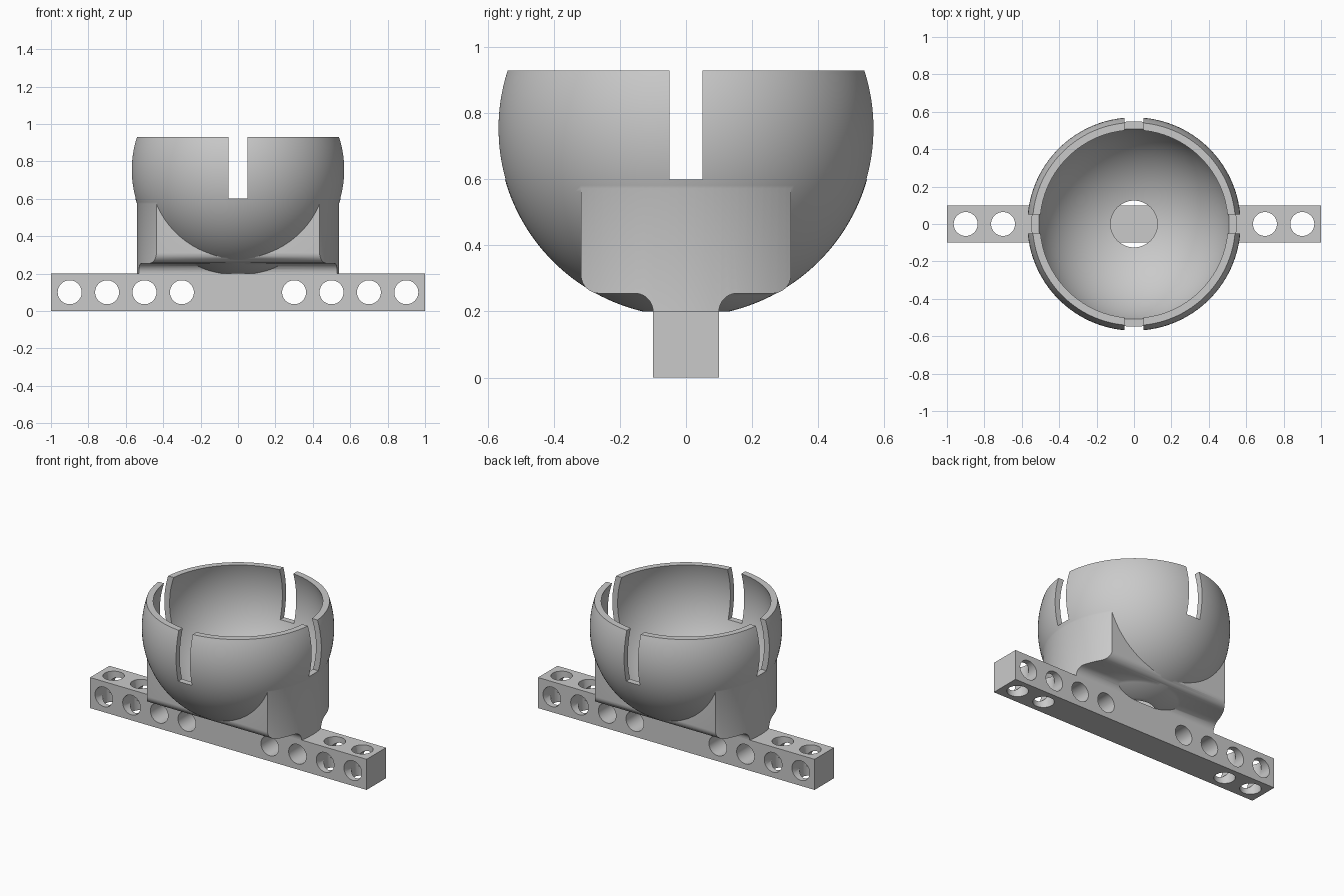
import bpy, bmesh, math
from mathutils import Matrix

if "Cube" in bpy.data.objects:
    bpy.data.objects.remove(bpy.data.objects["Cube"])

CENTRE_Z, OUTER_R, INNER_R = 0.755, 0.57, 0.532
RIM_Z, BEAM_Z, HOLE_R, SADDLE_Y = 0.93, 0.2, 0.125, 0.318

grey = bpy.data.materials.new("plain grey")
grey.use_nodes = True
grey.diffuse_color = (0.59, 0.59, 0.59, 1)
grey.node_tree.nodes["Principled BSDF"].inputs["Base Color"].default_value = grey.diffuse_color


def finish(name, bm, helper=False):
    bmesh.ops.recalc_face_normals(bm, faces=bm.faces)
    mesh = bpy.data.meshes.new(name)
    bm.to_mesh(mesh)
    bm.free()
    mesh.materials.append(grey)
    ob = bpy.data.objects.new(name, mesh)
    bpy.context.collection.objects.link(ob)
    ob.hide_render = helper
    return ob


def box(name, size, centre, helper=False):
    bm = bmesh.new()
    bmesh.ops.create_cube(bm, size=1, matrix=Matrix.Translation(centre) @ Matrix.Diagonal((*size, 1)))
    return finish(name, bm, helper)


def cylinder(name, radius, depth, centre, along_y=False, segments=48):
    bm = bmesh.new()
    turn = Matrix.Rotation(math.pi / 2 if along_y else 0, 4, "X")
    bmesh.ops.create_cone(bm, cap_ends=True, segments=segments, radius1=radius, radius2=radius,
                          depth=depth, matrix=Matrix.Translation(centre) @ turn)
    return finish(name, bm, True)


def ball(name, radius, centre):
    bm = bmesh.new()
    bmesh.ops.create_uvsphere(bm, u_segments=96, v_segments=48, radius=radius,
                              matrix=Matrix.Translation(centre))
    return finish(name, bm, True)


def lathe_ring(name, profile, steps=128):
    # Closed ring profile, turned slightly so its seam avoids the slot planes
    bm = bmesh.new()
    turn = Matrix.Rotation(0.01, 4, "Z")
    rings = [[bm.verts.new(Matrix.Rotation(math.tau * i / steps, 4, "Z") @ turn
                           @ Matrix.Translation((r, 0, z)).translation) for r, z in profile]
             for i in range(steps)]
    for i, ring in enumerate(rings):
        after = rings[(i + 1) % steps]
        for j in range(len(profile)):
            k = (j + 1) % len(profile)
            bm.faces.new((ring[j], after[j], after[k], ring[k]))
    return finish(name, bm)


def arc(cx, cy, radius, start, end, steps):
    angles = [start + (end - start) * i / steps for i in range(steps + 1)]
    return [(cx + radius * math.cos(a), cy + radius * math.sin(a)) for a in angles]


def boolean(ob, other, operation="DIFFERENCE"):
    mod = ob.modifiers.new(operation.title(), "BOOLEAN")
    mod.operation, mod.object, mod.solver = operation, other, "EXACT"
    bpy.context.view_layer.objects.active = ob
    bpy.ops.object.modifier_apply(modifier=mod.name)
    bpy.data.objects.remove(other)


def smooth(ob):
    bpy.ops.object.select_all(action="DESELECT")
    ob.select_set(True)
    bpy.context.view_layer.objects.active = ob
    bpy.ops.object.shade_smooth_by_angle(angle=math.radians(30))


# Spherical shell, cut flat at the rim and the base, with a small bottom opening
opening = 0.08
outer = arc(0, CENTRE_Z, OUTER_R, math.asin((BEAM_Z - CENTRE_Z) / OUTER_R),
            math.asin((RIM_Z - CENTRE_Z) / OUTER_R), 48)
inner = arc(0, CENTRE_Z, INNER_R, math.asin((RIM_Z - CENTRE_Z) / INNER_R),
            -math.acos(opening / INNER_R), 48)
cup = lathe_ring("cup", [(opening, BEAM_Z)] + outer + inner)

# Four rim slots
boolean(cup, box("slot x", (2, 0.1, 0.6), (0, 0, 0.9), True))
boolean(cup, box("slot y", (0.1, 2, 0.6), (0, 0, 0.9), True))

# Saddle: filleted section along x with ends rounded by a cylinder
fillet = 0.055
half = [(0.1, BEAM_Z)] + arc(0.1 + fillet, BEAM_Z, fillet, math.pi, math.pi / 2, 10)[1:]
half += arc(SADDLE_Y - fillet, BEAM_Z + 2 * fillet, fillet, -math.pi / 2, 0, 10)
half += [(SADDLE_Y, 0.585)]
section = half + [(-y, z) for y, z in reversed(half)]
bm = bmesh.new()
face = bm.faces.new([bm.verts.new((-0.7, y, z)) for y, z in section])
end = bmesh.ops.extrude_face_region(bm, geom=[face])["geom"]
bmesh.ops.translate(bm, vec=(1.4, 0, 0), verts=[v for v in end if isinstance(v, bmesh.types.BMVert)])
saddle = finish("saddle", bm)
boolean(saddle, cylinder("end rounding", 0.54, 2, (0, 0, 0.5), segments=128), "INTERSECT")

# Seat the saddle inside the shell wall, join them and drill the bottom hole
boolean(saddle, ball("seat", 0.55, (0, 0, CENTRE_Z)))
boolean(cup, saddle, "UNION")
boolean(cup, cylinder("drain hole", HOLE_R, 0.3, (0, 0, 0.25), segments=64))
smooth(cup)

# Mounting beam with cross holes and vertical holes
beam = box("mounting_beam", (2, 0.2, BEAM_Z), (0, 0, BEAM_Z / 2))
for side in (-1, 1):
    for x in (0.3, 0.5, 0.7, 0.9):
        boolean(beam, cylinder("cross hole", 0.064, 1, (side * x, 0, 0.1), True))
    for x in (0.7, 0.9):
        boolean(beam, cylinder("vertical hole", 0.064, 1, (side * x, 0, 0.1)))
smooth(beam)
